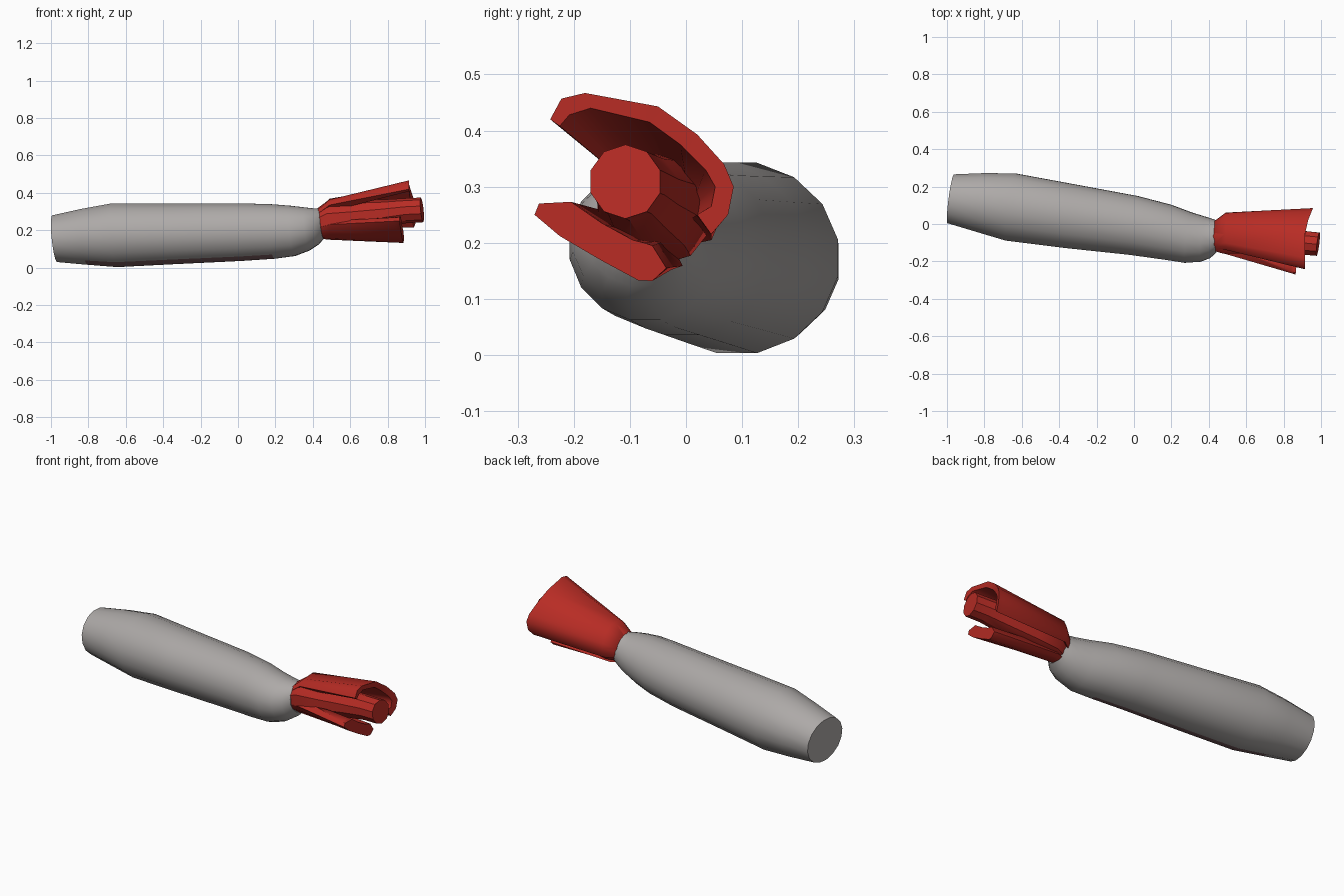
import bpy, bmesh, math

if "Cube" in bpy.data.objects:
    bpy.data.objects.remove(bpy.data.objects["Cube"])


def material(name, rgb):
    m = bpy.data.materials.new(name)
    m.diffuse_color = (*rgb, 1)
    m.use_nodes = True
    m.node_tree.nodes["Principled BSDF"].inputs["Base Color"].default_value = m.diffuse_color
    return m


GREY = material("body_grey", (0.42, 0.40, 0.39))
PINK = material("dull_pink", (0.22, 0.12, 0.13))
RED = material("tail_red", (0.48, 0.025, 0.018))


def loft(name, rings, mats, fold=False, angle=35):
    """Skin closed rings; fold=True caps outer+inner strip rings with quads."""
    bm = bmesh.new()
    loops = [[bm.verts.new(p) for p in r] for r in rings]
    n = len(loops[0])
    for a, b in zip(loops, loops[1:]):
        for i in range(n):
            j = (i + 1) % n
            bm.faces.new((a[i], a[j], b[j], b[i]))
    for end in (loops[0], loops[-1]):
        if fold:
            for i in range(n // 2 - 1):
                bm.faces.new((end[i], end[i + 1], end[n - 2 - i], end[n - 1 - i]))
        else:
            bm.faces.new(end)
    bmesh.ops.recalc_face_normals(bm, faces=bm.faces)
    me = bpy.data.meshes.new(name)
    bm.to_mesh(me)
    bm.free()
    for m in mats:
        me.materials.append(m)
    ob = bpy.data.objects.new(name, me)
    bpy.context.collection.objects.link(ob)
    bpy.ops.object.select_all(action='DESELECT')
    ob.select_set(True)
    bpy.context.view_layer.objects.active = ob
    bpy.ops.object.shade_smooth_by_angle(angle=math.radians(angle))
    return ob


def section(x, cy, cz, ry, rz, sides):
    """Ellipse square to the slightly yawed and pitched axis."""
    pts = []
    for i in range(sides):
        t = 2 * math.pi * (i + 0.5) / sides
        dy, dz = ry * math.cos(t), rz * math.sin(t)
        pts.append((x + 0.13 * dy - 0.1 * dz, cy + dy, cz + dz))
    return pts


# Tapered tube body with flat end and rounded shoulder
BODY = [
    (-0.979, 0.135, 0.155, 0.133, 0.127),
    (-0.82, 0.115, 0.165, 0.160, 0.152),
    (-0.66, 0.091, 0.173, 0.183, 0.173),
    (-0.35, 0.043, 0.181, 0.174, 0.165),
    (0.00, -0.008, 0.190, 0.160, 0.157),
    (0.18, -0.044, 0.194, 0.149, 0.149),
    (0.29, -0.073, 0.197, 0.137, 0.137),
    (0.37, -0.082, 0.207, 0.122, 0.117),
    (0.42, -0.080, 0.220, 0.104, 0.098),
    (0.45, -0.068, 0.236, 0.084, 0.082),
]
SIDES = 16
body = loft("tube_body", [section(*s, SIDES) for s in BODY], [GREY, PINK])

# Faded pink panel along the lower front of the body
for p in body.data.polygons:
    if len(p.vertices) == 4 and -0.8 < p.center.x < 0.12:
        if p.normal.z < -0.85 and p.normal.y < -0.2:
            p.material_index = 1

# Core and nozzle in the middle of the tail
CORE = [
    (0.43, -0.064, 0.236, 0.080, 0.080),
    (0.49, -0.055, 0.258, 0.108, 0.100),
    (0.62, -0.062, 0.270, 0.100, 0.092),
    (0.78, -0.085, 0.290, 0.076, 0.074),
    (0.90, -0.100, 0.305, 0.066, 0.066),
    (0.984, -0.108, 0.309, 0.065, 0.066),
]
loft("nozzle_core", [section(*s, 10) for s in CORE], [RED])


def tail_shell(name, outer, inner, end_x):
    """Flared strip growing from the round neck to the given end outline."""
    outline = outer + inner[::-1]
    n = len(outer)
    rings = []
    for x, cy, cz, r_out, r_in in ((0.43, -0.066, 0.238, 0.082, 0.05),
                                   (0.49, -0.052, 0.262, 0.113, 0.06)):
        ring = []
        for i, (y, z) in enumerate(outline):
            t = math.atan2(z - 0.30, y + 0.10)
            r = r_out if i < n else r_in
            ring.append((x, cy + r * math.cos(t), cz + r * math.sin(t)))
        rings.append(ring)
    rings.append([(end_x(y, z), y, z) for y, z in outline])
    # rounded lip just before the end
    lip = [tuple(a + (b - a) * 0.93 for a, b in zip(p, q))
           for p, q in zip(rings[1], rings[2])]
    rings.insert(2, lip)
    return loft(name, rings, [RED], fold=True, angle=50)


# Large curved upper shell, open toward the front
tail_shell(
    "upper_tail_shell",
    [(-0.242, 0.42), (-0.222, 0.457), (-0.18, 0.467), (-0.05, 0.443),
     (0.02, 0.393), (0.068, 0.34), (0.085, 0.30), (0.075, 0.25), (0.045, 0.215)],
    [(-0.225, 0.408), (-0.208, 0.428), (-0.17, 0.44), (-0.065, 0.415),
     (-0.01, 0.375), (0.035, 0.33), (0.052, 0.30), (0.045, 0.265), (0.02, 0.25)],
    lambda y, z: 0.915 + 0.4 * max(0.0, y + 0.02))

# Smaller thick lower fin
tail_shell(
    "lower_tail_fin",
    [(-0.27, 0.25), (-0.225, 0.212), (-0.15, 0.168), (-0.085, 0.133),
     (-0.06, 0.132), (-0.035, 0.155)],
    [(-0.262, 0.27), (-0.205, 0.273), (-0.15, 0.235), (-0.095, 0.205),
     (-0.075, 0.20), (-0.06, 0.195)],
    lambda y, z: 0.885 + 0.1 * (y + 0.06))
